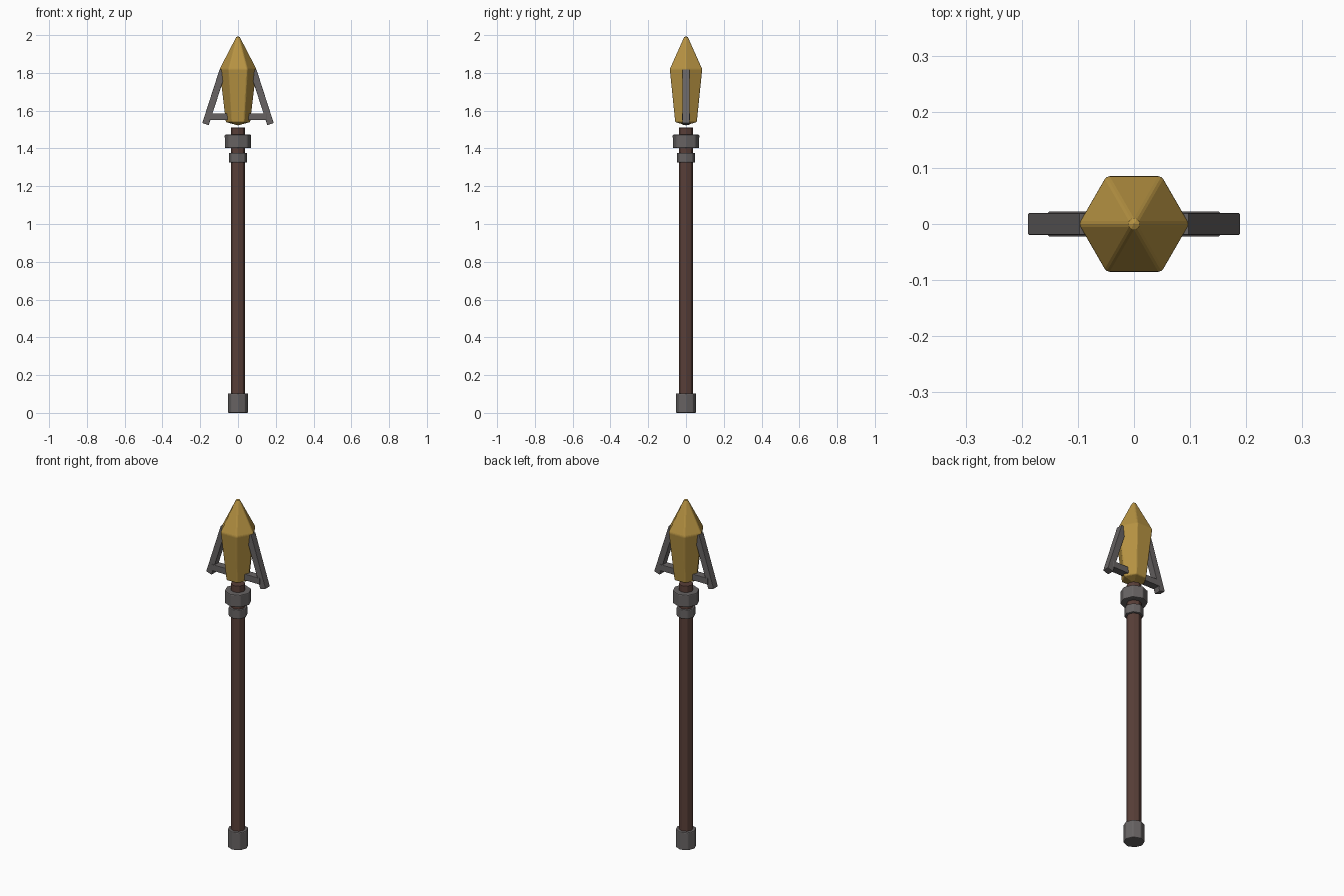
import bpy, bmesh, math
from mathutils import Matrix, Vector

if "Cube" in bpy.data.objects:
    bpy.data.objects.remove(bpy.data.objects["Cube"])


def material(name, rgb):
    m = bpy.data.materials.new(name)
    m.diffuse_color = (*rgb, 1)
    m.use_nodes = True
    m.node_tree.nodes["Principled BSDF"].inputs["Base Color"].default_value = m.diffuse_color
    return m


GOLD = material("gold", (0.47, 0.29, 0.055))
IRON = material("iron_grey", (0.135, 0.124, 0.124))
WOOD = material("dark_wood", (0.100, 0.050, 0.040))


def finish(bm, name, mat, bevel):
    bmesh.ops.recalc_face_normals(bm, faces=bm.faces)
    me = bpy.data.meshes.new(name)
    bm.to_mesh(me)
    bm.free()
    me.materials.append(mat)
    ob = bpy.data.objects.new(name, me)
    bpy.context.collection.objects.link(ob)
    mod = ob.modifiers.new("edge_bevel", 'BEVEL')
    mod.width = bevel
    mod.segments = 2
    mod.limit_method = 'ANGLE'
    mod.angle_limit = math.radians(20)
    return ob


def lathe(name, profile, sides, mat, bevel):
    """Faceted solid from (radius, z) rings; radius 0 makes a point."""
    bm = bmesh.new()
    rings = []
    for r, z in profile:
        n = sides if r > 0 else 1
        rings.append([bm.verts.new((r * math.cos(math.tau * i / sides),
                                    r * math.sin(math.tau * i / sides), z))
                      for i in range(n)])
    for a, b in zip(rings, rings[1:]):
        for i in range(sides):
            j = (i + 1) % sides
            quad = [a[i % len(a)], a[j % len(a)], b[j % len(b)], b[i % len(b)]]
            bm.faces.new(list(dict.fromkeys(quad)))
    for ring in (rings[0], rings[-1]):
        if len(ring) > 1:
            bm.faces.new(ring)
    return finish(bm, name, mat, bevel)


def bar(name, start, end, width, depth, mat):
    """Rectangular bar between two points in the xz plane."""
    a, b = Vector(start), Vector(end)
    d = b - a
    bm = bmesh.new()
    bmesh.ops.create_cube(bm, size=1)
    bmesh.ops.scale(bm, vec=(width, depth, d.length), verts=bm.verts)
    turn = Matrix.Rotation(math.atan2(d.x, d.z), 4, 'Y')
    bmesh.ops.transform(bm, matrix=Matrix.Translation((a + b) / 2) @ turn, verts=bm.verts)
    return finish(bm, name, mat, 0.002)


# Wooden pole with iron fittings
lathe("shaft", [(0.038, 0.02), (0.038, 1.51)], 8, WOOD, 0.002)
for name, r, z0, z1 in (("pommel", 0.055, 0.0, 0.103),
                        ("lower_collar", 0.050, 1.325, 1.377),
                        ("upper_collar", 0.071, 1.402, 1.473)):
    lathe(name, [(r, z0), (r, z1)], 8, IRON, 0.005)

# Six-sided spear head
lathe("spear_head", [(0, 1.522), (0.066, 1.54), (0.099, 1.82), (0.012, 1.988), (0, 2.0)],
      6, GOLD, 0.006)

# Slanted barbs and their struts on both sides
for side, s in (("left", -1), ("right", 1)):
    bar(side + "_barb", (s * 0.080, 0, 1.814), (s * 0.172, 0, 1.529), 0.036, 0.039, IRON)
    bar(side + "_strut", (s * 0.02, 0, 1.568), (s * 0.153, 0, 1.568), 0.036, 0.044, IRON)
